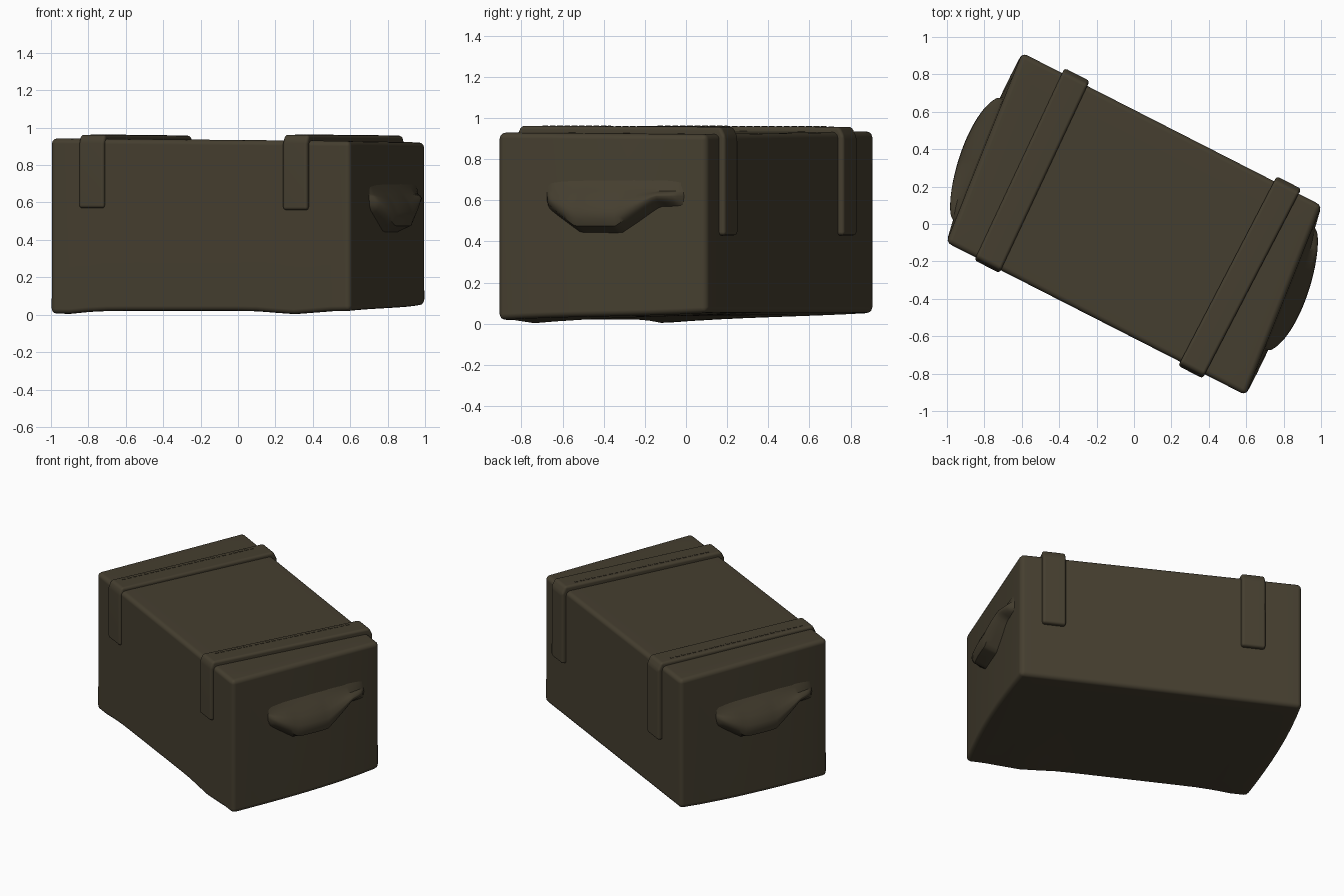
import bpy, bmesh, math
from mathutils import Vector

default = bpy.data.objects.get("Cube")
if default:
    bpy.data.objects.remove(default, do_unlink=True)

# One dark olive canvas colour
canvas = bpy.data.materials.new("dark_olive")
canvas.use_nodes = True
olive = (0.060, 0.049, 0.029, 1)
canvas.diffuse_color = olive
canvas.node_tree.nodes["Principled BSDF"].inputs["Base Color"].default_value = olive
canvas.node_tree.nodes["Principled BSDF"].inputs["Roughness"].default_value = 0.9

# Box axes: half length and half width, turned and slightly skewed on the ground
LONG = Vector((0.800, -0.408, 0))
WIDE = Vector((0.203, 0.507, 0))


def place(a, b, z):
    return LONG * a + WIDE * b + Vector((0, 0, z))


def finish(bm, name, bevel=0, angle=25):
    """Round the sharp edges, then turn the bmesh into a shaded object."""
    bmesh.ops.recalc_face_normals(bm, faces=bm.faces)
    if bevel:
        edges = [e for e in bm.edges if e.calc_face_angle(0) > math.radians(angle)]
        bmesh.ops.bevel(bm, geom=edges, offset=bevel, segments=3,
                        profile=0.5, affect='EDGES', clamp_overlap=True)
    mesh = bpy.data.meshes.new(name)
    bm.to_mesh(mesh)
    bm.free()
    mesh.materials.append(canvas)
    obj = bpy.data.objects.new(name, mesh)
    bpy.context.collection.objects.link(obj)
    bpy.ops.object.select_all(action='DESELECT')
    obj.select_set(True)
    bpy.context.view_layer.objects.active = obj
    bpy.ops.object.shade_smooth_by_angle(angle=math.radians(40))
    normals = obj.modifiers.new("flat_panels", 'WEIGHTED_NORMAL')
    normals.keep_sharp = True


# Body: a tipped lid, a base sagging at two front spots, ends swelling low down
def base_height(a, b):
    sag = sum(math.exp(-((a - spot) / 0.17) ** 2) for spot in (-0.93, 0.62))
    return 0.036 + 0.011 * b + 0.006 * b ** 3 - 0.018 * sag * ((1 - b) / 2) ** 2


bm = bmesh.new()
bmesh.ops.create_cube(bm, size=2)
for axis, cuts in ((0, 16), (1, 8)):
    normal = [0, 0, 0]
    normal[axis] = 1
    for k in range(1, cuts):
        spot = [0, 0, 0]
        spot[axis] = -1 + 2 * k / cuts
        bmesh.ops.bisect_plane(bm, geom=bm.verts[:] + bm.edges[:] + bm.faces[:],
                               plane_co=spot, plane_no=normal)
for v in bm.verts:
    a, b, side = v.co
    if side > 0:
        v.co = place(a, b, 0.932 - 0.007 * a - 0.004 * b)
    else:
        swell = 0.035 * (1 - b * b) * max(0, abs(a) - 0.75) / 0.25
        v.co = place(a + math.copysign(swell, a), b, base_height(a, b))
finish(bm, "case_body", 0.028)


# Straps: a band over the lid, hanging down the front and the back
def strap(name, a_mid, slant, half, front, front_end, back_end):
    outline = [(-front, front_end), (-front, 0.915), (0.04 - front, 0.962),
               (1.01, 0.957), (1.055, 0.91), (1.055, back_end),
               (0.97, back_end), (0.97, 0.90), (-0.97, 0.90), (-0.97, front_end)]
    bm = bmesh.new()
    rings = [[bm.verts.new(place(a_mid + slant * b + s * half, b, z))
              for b, z in outline] for s in (-1, 1)]
    for i in range(len(outline)):
        j = (i + 1) % len(outline)
        bm.faces.new((rings[0][i], rings[0][j], rings[1][j], rings[1][i]))
    for ring in rings:
        bm.faces.new(ring)
    finish(bm, name, 0.016)

    # Stitches: a broken, barely raised seam along the lid part
    bm = bmesh.new()
    count = 24
    for k in range(count):
        b0 = -0.88 + 1.76 * k / count
        cube = bmesh.ops.create_cube(bm, size=1)["verts"]
        for v in cube:
            b = b0 + 0.025 + v.co.y * 0.045
            a = a_mid + slant * b - half * 0.5 + v.co.x * 0.014
            v.co = place(a, b, 0.9585 - 0.0025 * b + v.co.z * 0.007)
    finish(bm, name + "_stitches")


strap("left_strap", 0.705, 0.06, 0.082, 1.045, 0.56, 0.43)
strap("right_strap", -0.685, 0.035, 0.084, 1.03, 0.57, 0.43)


# Handles: sagging cloth grips that swell out of each end, fuller on one side
def handle(name, end):
    bm = bmesh.new()
    steps, rows = 32, []
    for k in range(steps + 1):
        t = -1 + 2 * k / steps
        out = 0.12 * max(0, 1 - t * t) ** 0.55 * (1 - 0.12 * t)
        rise = min(0.13, 0.24 * max(0, abs(t + 0.18) - 0.3))
        low = 0.475 + rise
        # Section eases out from the panel, turns over a lip and tucks back under
        section = [(-0.01, 0.72), (0.15 * out, 0.685), (0.42 * out, 0.645),
                   (0.75 * out, 0.60 + 0.3 * rise), (0.97 * out, 0.55 + 0.6 * rise),
                   (out, 0.51 + 0.85 * rise), (0.88 * out, low),
                   (0.55 * out, low - 0.015), (0.2 * out, low - 0.03), (-0.01, low - 0.045)]
        b = end * (0.13 + t * 0.66)
        rows.append([bm.verts.new(place(end * (1 + d), b, z)) for d, z in section])
    for r, s in zip(rows, rows[1:]):
        for i in range(len(r) - 1):
            bm.faces.new((r[i], r[i + 1], s[i + 1], s[i]))
    finish(bm, name)


handle("left_handle", 1)
handle("right_handle", -1)
